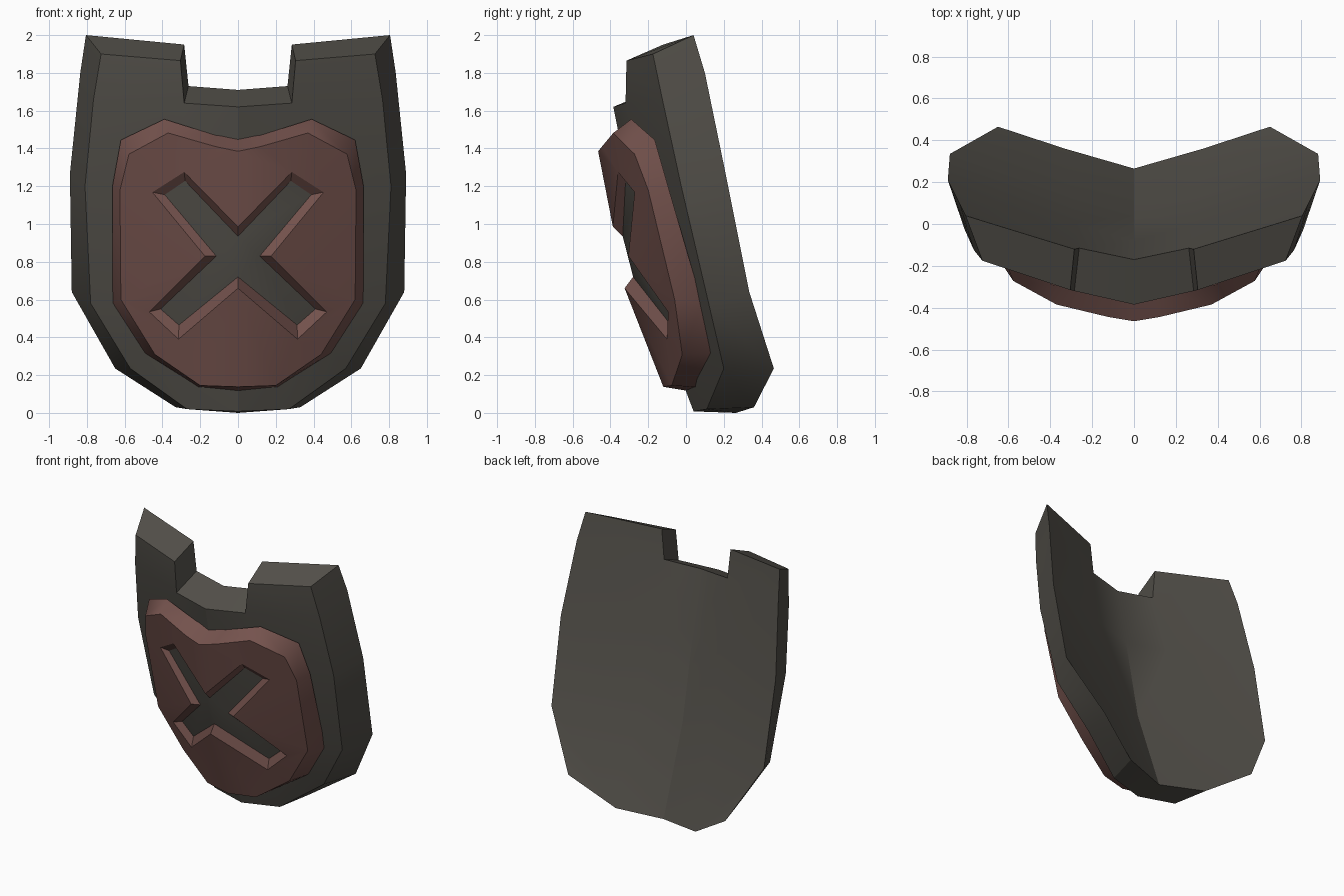
import bpy, bmesh, math

if "Cube" in bpy.data.objects:
    bpy.data.objects.remove(bpy.data.objects["Cube"])


def material(name, rgb):
    m = bpy.data.materials.new(name)
    m.diffuse_color = (*rgb, 1)
    m.use_nodes = True
    m.node_tree.nodes["Principled BSDF"].inputs["Base Color"].default_value = m.diffuse_color
    return m


GREY = material("dark grey", (0.085, 0.079, 0.067))
RED = material("dull red", (0.175, 0.085, 0.074))


def half_part(name, verts, faces, mat, angle=30):
    """Mesh of the right half (x >= 0), mirrored and welded on the centre line."""
    bm = bmesh.new()
    vs = [bm.verts.new(v) for v in verts]
    for f in faces:
        bm.faces.new([vs[i] for i in f])
    bmesh.ops.delete(bm, geom=[v for v in vs if not v.link_faces], context='VERTS')
    geom = bm.verts[:] + bm.edges[:] + bm.faces[:]
    bmesh.ops.mirror(bm, geom=geom, axis='X', merge_dist=0.0005)
    bmesh.ops.remove_doubles(bm, verts=bm.verts, dist=0.0005)
    bmesh.ops.recalc_face_normals(bm, faces=bm.faces)
    # open sheets: make the front-facing side the outside
    if (any(e.is_boundary for e in bm.edges)
            and sum(f.normal.y * f.calc_area() for f in bm.faces) > 0):
        bmesh.ops.reverse_faces(bm, faces=bm.faces)
    me = bpy.data.meshes.new(name)
    bm.to_mesh(me)
    bm.free()
    me.materials.append(mat)
    ob = bpy.data.objects.new(name, me)
    bpy.context.collection.objects.link(ob)
    bpy.ops.object.select_all(action='DESELECT')
    ob.select_set(True)
    bpy.context.view_layer.objects.active = ob
    bpy.ops.object.shade_smooth_by_angle(angle=math.radians(angle))
    return ob


def band(a, b):
    """Quads joining two equal index loops."""
    return [(a[i], a[i + 1], b[i + 1], b[i]) for i in range(len(a) - 1)]


# Shield body: centre, middle and outer columns of each side, top to bottom
front = [(0, -.385, 1.62), (0, -.30, 1.2), (0, -.175, .58), (0, .04, .008),
         (.305, -.315, 1.865), (.285, -.32, 1.64), (.29, -.205, 1.2),
         (.29, -.07, .58), (.27, .11, .02),
         (.725, -.175, 1.9), (.765, -.125, 1.66), (.81, -.025, 1.2),
         (.78, .12, .58), (.57, .2, .235)]
back = [(0, -.17, 1.71), (0, -.085, 1.27), (0, .04, .64), (0, .265, 0),
        (.285, -.12, 1.95), (.262, -.115, 1.73), (.29, .005, 1.27),
        (.3, .14, .64), (.33, .36, .03),
        (.805, .04, 2), (.835, .10, 1.8), (.89, .21, 1.265),
        (.88, .335, .64), (.65, .465, .235)]
n = len(front)
centre, middle, outer = [0, 1, 2, 3], [4, 5, 6, 7, 8], [9, 10, 11, 12, 13]
sheet = band(centre, middle[1:]) + band(middle, outer)
rim = [0, 5, 4, 9, 10, 11, 12, 13, 8, 3]
faces = (sheet + [tuple(i + n for i in reversed(f)) for f in sheet]
         + band(rim, [i + n for i in rim]))
half_part("shield_body", front + back, faces, GREY)

# Raised front plate: base outline, face outline, cross-shaped opening, groove bottom
base = [(0, -.335, 1.455), (.12, -.32, 1.47), (.39, -.29, 1.555), (.62, -.165, 1.445),
        (.665, -.095, 1.2), (.665, .085, .58), (.49, .13, .315), (.21, .075, .135),
        (0, .035, .112)]
face = [(0, -.465, 1.385), (.12, -.445, 1.41), (.37, -.385, 1.482), (.577, -.272, 1.37),
        (.625, -.2, 1.18), (.62, -.06, .6), (.44, -.02, .31), (.2, -.075, .145),
        (0, -.12, .138)]
cross = [(0, -.387, .985), (.285, -.36, 1.275), (.453, -.272, 1.168), (.175, -.305, .83),
         (.47, -.095, .535), (.315, -.1, .39), (0, -.325, .66)]
floor = [(0, -.335, .935), (.28, -.32, 1.228), (.388, -.26, 1.155), (.115, -.28, .83),
         (.41, -.075, .55), (.313, -.08, .465), (0, -.28, .72)]
plate = base + face + cross + floor
B, F, C, D = (list(range(s, e)) for s, e in ((0, 9), (9, 18), (18, 25), (25, 32)))
top = [(F[0], F[1], C[1], C[0]), (F[1], F[2], C[1]), (F[2], F[3], C[2], C[1]),
       (F[3], F[4], C[2]), (C[2], F[4], C[3]), (C[3], F[4], F[5]), (C[3], F[5], C[4]),
       (F[5], F[6], C[5], C[4]), (F[6], F[7], C[5]), (F[7], F[8], C[6], C[5])]
half_part("plate_bevel", plate, band(B, F), RED, 50)
half_part("plate_face", plate, top, RED, 50)

# Cross groove: sloped walls and dark bottom
half_part("cross_walls", plate, band(C, D), RED)
half_part("cross_floor", floor, [(0, 1, 2, 3), (0, 3, 6), (3, 4, 5, 6)], GREY)
